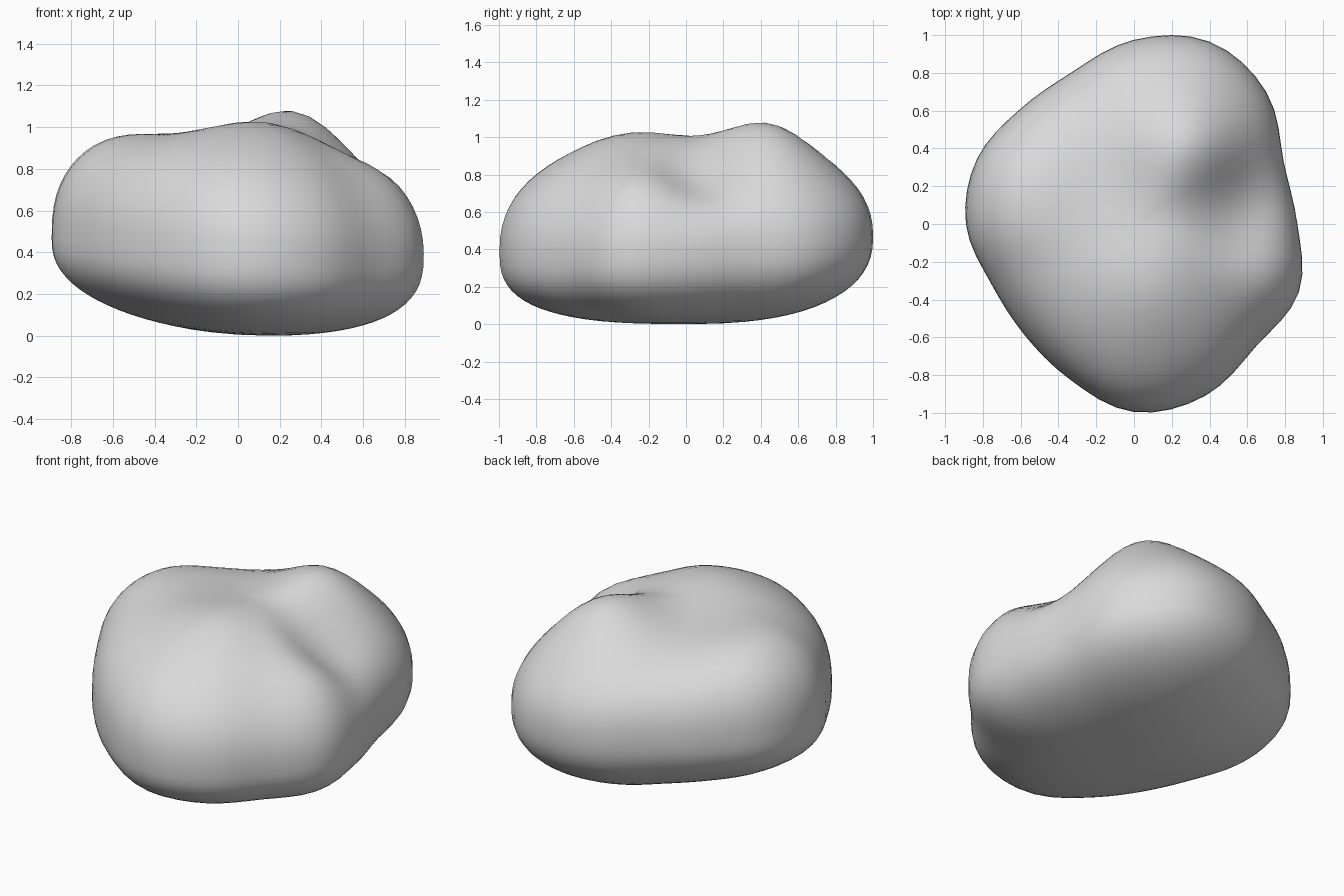
import bpy
import bmesh
from math import sin, cos, pi, exp, sqrt, floor

if "Cube" in bpy.data.objects:
    bpy.data.objects.remove(bpy.data.objects["Cube"], do_unlink=True)

SEGMENTS = 64
RINGS = 18  # rings between the waist and each pole

# Waist radius at equal angles, counter-clockwise from +x
WAIST = [.865, .858, .99, 1.045, .975, .868, .857, .90,
         .89, .82, .825, .89, .995, .985, .915, .945]

# Humps and hollows of the upper side: x, y, height, spread
HUMPS = [(.31, .44, .17, .23),    # back knob
         (-.70, .20, .08, .30),   # left shoulder
         (-.25, .20, -.06, .30),  # saddle beside the knob
         (.12, -.30, .06, .25),   # front ridge
         (.62, .10, -.16, .20),   # hollow under the knob
         (.82, -.22, .06, .16)]   # right shoulder


def waist_radius(a):
    """Smooth periodic curve through the waist radii."""
    n = len(WAIST)
    f = a / (2 * pi) * n
    i = floor(f)
    t = f - i
    p, q, r, s = (WAIST[(i + k) % n] for k in (-1, 0, 1, 2))
    return q + t / 2 * (r - p + t * (2*p - 5*q + 4*r - s + t * (3*(q - r) + s - p)))


def top_height(x, y):
    return 1.0 + sum(h * exp(-((x - cx)**2 + (y - cy)**2) / (2 * w * w))
                     for cx, cy, h, w in HUMPS)


def bottom_height(x):
    """Flat underside that lifts towards -x."""
    return .06 * (sqrt(x * x + .04) - x)


def surface_point(a, t):
    """Point at angle a and latitude t, from -pi/2 to pi/2."""
    upper = t >= 0
    if upper:
        power = 2.35 - .3 * cos(a) + .03 * sin(a)
    else:
        power = 2.6 + .1 * cos(a) - .25 * sin(a)
    r = waist_radius(a) * max(cos(t), 0) ** (2 / power)
    lift = abs(sin(t)) ** (2 / power)
    x, y = r * cos(a), r * sin(a)
    waist = .44 - .03 * cos(a) + .04 * sin(a)
    end = top_height(x, y) if upper else bottom_height(x)
    return x, y, waist + (end - waist) * lift


# Boulder skin: rings from underside to top, closed by fans
bm = bmesh.new()
rings = []
for j in range(1 - RINGS, RINGS):
    t = j / RINGS * pi / 2
    rings.append([bm.verts.new(surface_point(2 * pi * i / SEGMENTS, t))
                  for i in range(SEGMENTS)])
bottom = bm.verts.new((0, 0, bottom_height(0)))
top = bm.verts.new((0, 0, top_height(0, 0)))
for i in range(SEGMENTS):
    k = (i + 1) % SEGMENTS
    for low, high in zip(rings, rings[1:]):
        bm.faces.new((low[i], low[k], high[k], high[i]))
    bm.faces.new((bottom, rings[0][k], rings[0][i]))
    bm.faces.new((top, rings[-1][i], rings[-1][k]))
bmesh.ops.recalc_face_normals(bm, faces=bm.faces)

# Rest the boulder on the ground
ground = min(v.co.z for v in bm.verts)
for v in bm.verts:
    v.co.z -= ground
for f in bm.faces:
    f.smooth = True

mesh = bpy.data.meshes.new("boulder")
bm.to_mesh(mesh)
bm.free()
boulder = bpy.data.objects.new("boulder", mesh)
bpy.context.collection.objects.link(boulder)

# Stone colour
stone = bpy.data.materials.new("light_grey_stone")
stone.use_nodes = True
colour = (.7, .7, .7, 1)
stone.diffuse_color = colour
stone.node_tree.nodes["Principled BSDF"].inputs["Base Color"].default_value = colour
mesh.materials.append(stone)
